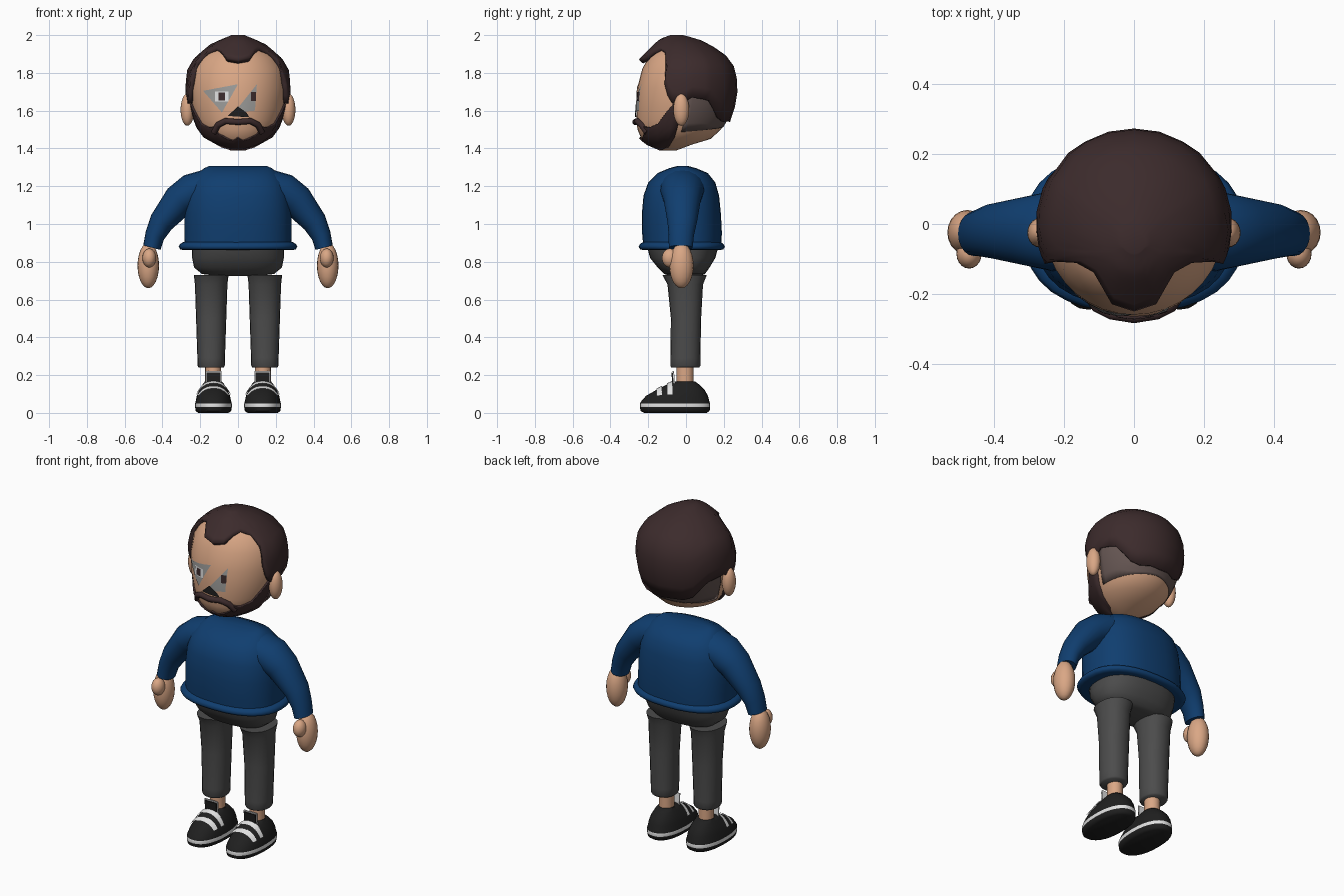
import bpy, bmesh, math
from mathutils import Vector
from mathutils.bvhtree import BVHTree

if "Cube" in bpy.data.objects:
    bpy.data.objects.remove(bpy.data.objects["Cube"])


def material(name, r, g, b):
    m = bpy.data.materials.new(name)
    m.use_nodes = True
    m.diffuse_color = (r, g, b, 1)
    bsdf = next(n for n in m.node_tree.nodes if n.type == 'BSDF_PRINCIPLED')
    bsdf.inputs["Base Color"].default_value = (r, g, b, 1)
    bsdf.inputs["Roughness"].default_value = 0.8
    return m


skin = material("skin", .70, .385, .235)
brown = material("dark_brown_hair", .045, .024, .025)
stubble = material("cropped_hair", .13, .092, .085)
blue = material("sweater_blue", .005, .048, .16)
grey = material("trouser_grey", .072, .072, .072)
black = material("shoe_black", .014, .014, .014)
white = material("white", .75, .75, .75)
eye_grey = material("eye_grey", .33, .33, .32)


def finish(bm, name, mat, angle=50):
    me = bpy.data.meshes.new(name)
    bm.to_mesh(me)
    bm.free()
    ob = bpy.data.objects.new(name, me)
    bpy.context.collection.objects.link(ob)
    me.materials.append(mat)
    bpy.ops.object.select_all(action='DESELECT')
    ob.select_set(True)
    bpy.context.view_layer.objects.active = ob
    bpy.ops.object.shade_smooth_by_angle(angle=math.radians(angle))
    return ob


def skin_rings(rings, closed=True, caps=(True, True), recalc=True):
    """Join equal rows of points, bottom to top, into a surface."""
    bm = bmesh.new()
    vs = [[bm.verts.new(p) for p in r] for r in rings]
    n = len(rings[0])
    for a, b in zip(vs, vs[1:]):
        for i in range(n if closed else n - 1):
            j = (i + 1) % n
            bm.faces.new((a[i], a[j], b[j], b[i]))
    if caps[0]:
        bm.faces.new(vs[0][::-1])
    if caps[1]:
        bm.faces.new(vs[-1])
    if recalc:
        bmesh.ops.recalc_face_normals(bm, faces=bm.faces)
    return bm


def rim(level, theta, off=0, power=2, cx=0):
    """Point on an oval section: theta 0 is the front, growing towards +x."""
    z, w, f, b = level
    s, c = math.sin(theta), math.cos(theta)
    e = 2 / power
    x = math.copysign(abs(s) ** e, s) * (w + off)
    y = (b - f) / 2 - math.copysign(abs(c) ** e, c) * ((f + b) / 2 + off)
    return Vector((cx + x, y, z))


def loft(levels, n=28, power=2, cx=0):
    return skin_rings([[rim(l, math.tau * i / n, 0, power, cx) for i in range(n)] for l in levels])


def sample(table, t):
    for a, b in zip(table, table[1:]):
        if t <= b[0]:
            k = max(0, (t - a[0]) / (b[0] - a[0]))
            return [p + (q - p) * k for p, q in zip(a, b)]
    return list(table[-1])


def ball(name, centre, size, mat):
    bm = bmesh.new()
    bmesh.ops.create_uvsphere(bm, u_segments=20, v_segments=12, radius=1)
    for v in bm.verts:
        v.co = Vector(centre) + Vector(a * b for a, b in zip(v.co, size))
    return finish(bm, name, mat)


# Head: height, half width, front depth, back depth
HEAD = [(1.39, .04, .13, -.05), (1.42, .11, .2, .03), (1.45, .165, .235, .13),
        (1.5, .205, .257, .185), (1.55, .225, .262, .215), (1.62, .245, .264, .235),
        (1.72, .257, .258, .252), (1.82, .245, .232, .238), (1.88, .208, .2, .205),
        (1.95, .125, .14, .105), (1.98, .06, .11, .04), (2.0, .01, .06, -.04)]
bm = loft(HEAD[:-2], 36)
head_tree = BVHTree.FromBMesh(bm)
finish(bm, "head", skin)


def shell(name, thetas, low, high, off, mat, closed, thickness, rows=8, peak=0):
    """A layer over the head between two edge heights given per angle."""
    rings = []
    for r in range(rows):
        k = math.sin(math.pi / 2 * r / (rows - 1))
        ring = []
        for t in thetas:
            a, b = low(abs(t)), high(abs(t))
            extra = peak * max(0, 1 - abs(t) / 40) * (1 - k)
            ring.append(rim(sample(HEAD, a + (b - a) * k), math.radians(t), off + extra))
        rings.append(ring)
    bm = skin_rings(rings, closed, (False, closed), False)
    ob = finish(bm, name, mat, 60)
    mod = ob.modifiers.new("thickness", 'SOLIDIFY')
    mod.thickness = thickness
    mod.offset = -1
    return ob


# Hair with widow's peak, receding temples, sideburns and nape
HAIRLINE = [(0, 1.87), (15, 1.88), (28, 1.915), (42, 1.93), (57, 1.91), (63, 1.85), (66, 1.74),
            (71, 1.68), (77, 1.64), (86, 1.63), (98, 1.67), (112, 1.66), (120, 1.65), (138, 1.56),
            (150, 1.54), (165, 1.545), (180, 1.54)]


def hairline(t):
    return sample(HAIRLINE, t)[1]


half = [k[0] for k in HAIRLINE]
shell("hair", [-t for t in half[:0:-1][1:]] + half, hairline, lambda t: 2.0,
      .024, brown, True, .03, 10, .02)
nape = list(range(94, 267, 6))
shell("cropped_nape", nape, lambda t: 1.485 + .03 * (1 - abs(180 - t) / 90),
      lambda t: hairline(min(t, 360 - t)) + .02, .005, stubble, False, .01)

# Beard and moustache
BEARD = [(0, 1.455), (10, 1.44), (20, 1.45), (32, 1.475), (36, 1.515), (46, 1.51), (60, 1.53),
         (70, 1.59), (78, 1.635), (87, 1.64)]
jaw = [k[0] for k in BEARD]
shell("beard", [-t for t in jaw[:0:-1]] + jaw, lambda t: 1.388 + .0004 * max(0, t - 40),
      lambda t: sample(BEARD, t)[1], .011, brown, False, .02)


def face_point(x, z, off):
    hit = head_tree.ray_cast(Vector((x, -1, z)), Vector((0, 1, 0)))[0]
    return Vector((x, hit.y - off, z))


arch = [(.125, 1.485), (.105, 1.525), (.065, 1.545), (0, 1.54)]
arch = [(-x, z) for x, z in arch[:-1]] + arch[::-1]
cu = bpy.data.curves.new("moustache", 'CURVE')
cu.dimensions = '3D'
cu.bevel_depth = .017
cu.bevel_resolution = 2
cu.use_fill_caps = True
sp = cu.splines.new('POLY')
sp.points.add(len(arch) - 1)
for p, (x, z) in zip(sp.points, arch):
    p.co = (*face_point(x, z, .006), 1)
cu.materials.append(brown)
bpy.context.collection.objects.link(bpy.data.objects.new("moustache", cu))


def patch(name, outline, off, mat):
    """Thin painted plate following the front of the face."""
    bm = bmesh.new()
    bm.faces.new([bm.verts.new((x, 0, z)) for x, z in outline])
    bmesh.ops.triangulate(bm, faces=bm.faces)
    bmesh.ops.subdivide_edges(bm, edges=bm.edges, cuts=3, use_grid_fill=True)
    for v in bm.verts:
        v.co = face_point(v.co.x, v.co.z, off)
    return finish(bm, name, mat)


def square(x, z, w, h):
    return [(x - w, z - h), (x + w, z - h), (x + w, z + h), (x - w, z + h)]


# Eyes and nose mark
patch("right_eye_panel", [(-.185, 1.705), (-.085, 1.59), (0, 1.74)], .004, eye_grey)
patch("left_eye_panel", [(-.02, 1.59), (.09, 1.6), (.1, 1.74)], .004, eye_grey)
patch("right_eye_white", square(-.085, 1.675, .036, .026), .006, white)
patch("right_pupil", square(-.085, 1.675, .017, .021), .008, brown)
patch("left_pupil", square(.082, 1.675, .014, .024), .007, brown)
patch("nose_mark", [(-.055, 1.572), (.06, 1.565), (.045, 1.59), (0, 1.622)], .008, black)

# Sweater body and rolled hem
finish(loft([(.87, .285, .225, .185), (.95, .283, .232, .19), (1.05, .283, .234, .185),
             (1.15, .272, .225, .175), (1.22, .25, .2, .155), (1.27, .21, .15, .115),
             (1.295, .18, .09, .055), (1.306, .155, .05, .015)], 32, 2.4), "sweater_body", blue, 70)
hem = [(.862, 0), (.866, .018), (.88, .026), (.895, .018), (.905, 0)]
finish(loft([(z, .288 + d, .225 + d, .18 + d) for z, d in hem], 32, 2.4), "sweater_hem", blue, 70)

# Sleeve path: x, z, lean of section in degrees, half thickness, half depth, y
SLEEVE = [(.16, 1.19, 20, .1, .12, -.02), (.23, 1.175, 35, .1, .115, -.02),
          (.31, 1.125, 45, .088, .098, -.02), (.405, 1.01, 55, .066, .078, -.02),
          (.44, .94, 65, .053, .067, -.025), (.456, .875, 75, .047, .063, -.028)]
# Trouser leg and shoe sections: height, half width, front, back
LEG = [(.24, .066, .078, .07), (.25, .072, .083, .076), (.29, .073, .083, .076), (.5, .08, .08, .08),
       (.68, .086, .098, .09), (.73, .092, .125, .11)]
SHOE = [(0, .08, .22, .11), (.01, .094, .24, .125), (.03, .097, .244, .128), (.05, .097, .244, .128),
        (.06, .094, .238, .124), (.09, .088, .212, .116), (.12, .075, .16, .1),
        (.15, .058, .1, .07), (.165, .046, .066, .05)]

for s, side in ((1, "left"), (-1, "right")):
    rings = []
    for x, z, lean, r, d, y in SLEEVE:
        u = Vector((math.sin(math.radians(lean)), 0, math.cos(math.radians(lean))))
        ring = [Vector((x, y, z)) + u * r * math.cos(a) + Vector((0, d * math.sin(a), 0))
                for a in (math.tau * i / 20 for i in range(20))]
        rings.append([(s * p.x, p.y, p.z) for p in ring])
    finish(skin_rings(rings), side + "_sleeve", blue, 70)
    ball(side + "_hand", (s * .475, -.024, .78), (.057, .064, .12), skin)
    ball(side + "_thumb", (s * .47, -.085, .82), (.036, .042, .05), skin)
    ball(side + "_ear", (s * .268, -.025, .605 + 1), (.036, .042, .085), skin)
    finish(loft(LEG, 20, 2.2, s * .142), side + "_trouser_leg", grey, 60)
    finish(loft([(.1, .042, .05, .04), (.26, .042, .05, .04)], 16, 2, s * .132), side + "_ankle", skin)

    # Shoe with a pale sole stripe
    bm = loft(SHOE, 28, 2.3, s * .13)
    tree = BVHTree.FromBMesh(bm)
    shoe = finish(bm, side + "_shoe", black, 50)
    shoe.data.materials.append(white)
    for f in shoe.data.polygons:
        f.material_index = int(.03 < f.center.z < .05)

    # Two straps laid over the instep
    for k, y in enumerate((-.155, -.1)):
        rows = []
        for yy in (y, y + .028):
            row = []
            for i in range(13):
                a = math.radians(25 + 130 * i / 12)
                out = Vector((math.cos(a), 0, math.sin(a)))
                mid = Vector((s * .13, yy, .055))
                hit = tree.ray_cast(mid + out, -out)[0]
                row.append(hit + out * .007)
            rows.append(row)
        finish(skin_rings(rows, False, (False, False)), f"{side}_shoe_strap_{k + 1}", white)

    # Tongue standing up in front of the ankle, with a pale backing
    for name, y, w, top, mat in (("tongue", -.068, .038, .215, black),
                                 ("tongue_edge", -.061, .043, .222, white)):
        bm = bmesh.new()
        bmesh.ops.create_cube(bm, size=1)
        for v in bm.verts:
            up = v.co.z + .5
            v.co = (s * .13 + v.co.x * 2 * w, y + v.co.y * .007 - .006 * up, .14 + up * (top - .14))
        finish(bm, f"{side}_shoe_{name}", mat)

# Trouser seat bridging both legs
finish(loft([(.725, .1, .08, .07), (.735, .19, .115, .1), (.77, .233, .15, .125),
             (.82, .243, .19, .155), (.875, .245, .205, .17)], 32, 2.4), "trouser_seat", grey, 70)
